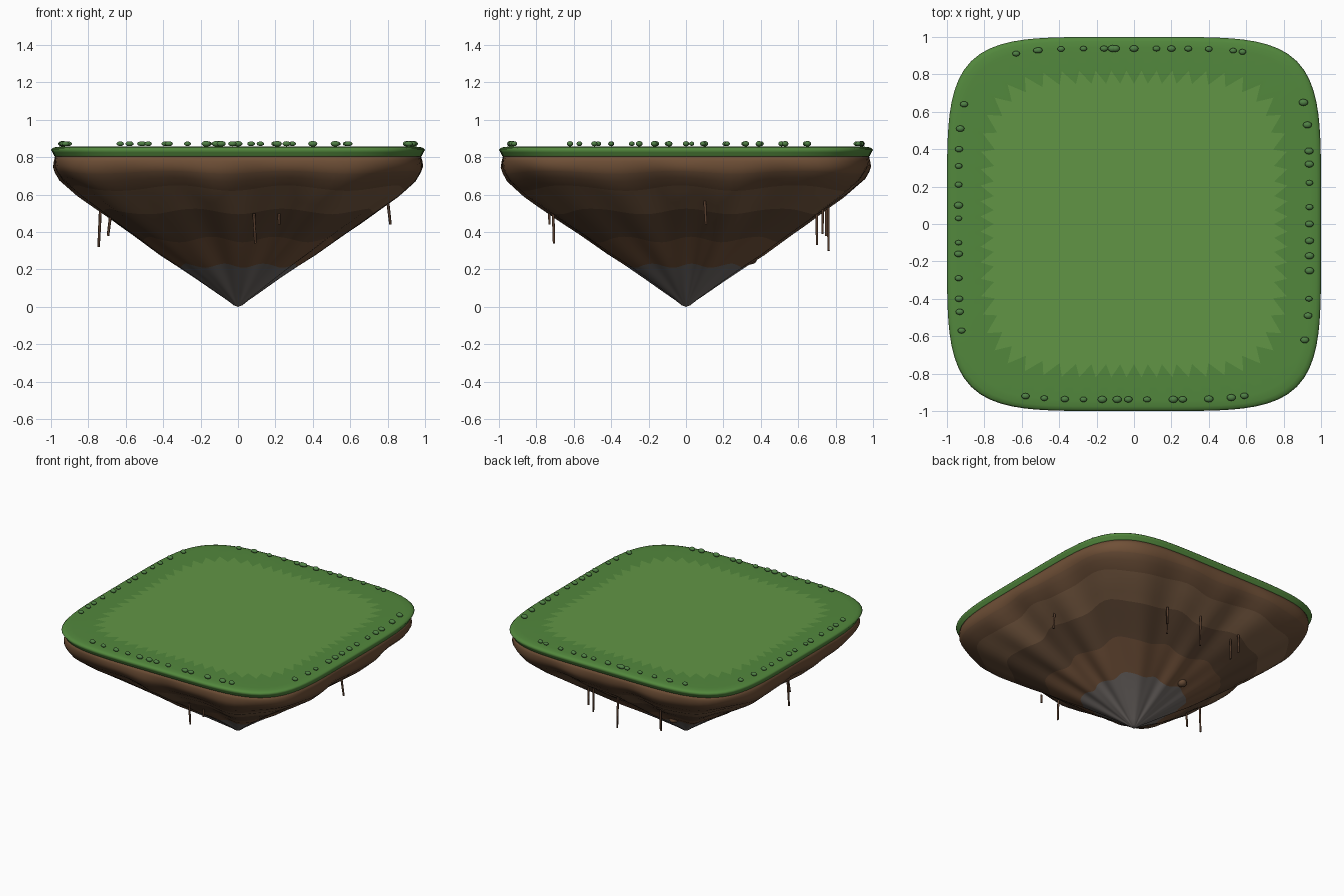
import bpy, bmesh, random
from math import sin, cos, pi
from mathutils import Vector

if "Cube" in bpy.data.objects:
    bpy.data.objects.remove(bpy.data.objects["Cube"])

random.seed(4)
SEG = 128


def material(name, rgb):
    m = bpy.data.materials.new(name)
    m.diffuse_color = (*rgb, 1)
    m.use_nodes = True
    m.node_tree.nodes["Principled BSDF"].inputs["Base Color"].default_value = m.diffuse_color
    return m


GRASS = material("grass", (0.12, 0.30, 0.06))
GRASS_DARK = material("grass_dark", (0.085, 0.245, 0.046))
TUFT = material("tuft", (0.08, 0.22, 0.06))
STONE = material("stone", (0.17, 0.15, 0.14))
ROOT = material("root", (0.09, 0.045, 0.025))
SOILS = [material("soil_%d" % i, c) for i, c in enumerate([
    (0.16, 0.08, 0.038), (0.14, 0.073, 0.037), (0.19, 0.105, 0.055),
    (0.12, 0.066, 0.036), (0.18, 0.09, 0.045)])]


def rounded_square(t, n):
    """Superellipse radius at polar angle t."""
    return (abs(cos(t)) ** n + abs(sin(t)) ** n) ** (-1 / n)


def finish(bm, name, mats, smooth=True):
    bmesh.ops.recalc_face_normals(bm, faces=bm.faces)
    me = bpy.data.meshes.new(name)
    for f in bm.faces:
        f.smooth = smooth
    bm.to_mesh(me)
    bm.free()
    for m in mats:
        me.materials.append(m)
    ob = bpy.data.objects.new(name, me)
    bpy.context.collection.objects.link(ob)
    return ob


def loft(name, rings, mats, point, end_z):
    """rings: (radius, z, material index of the strip below); ends closed by fans."""
    bm = bmesh.new()
    loops = [[bm.verts.new(point(r, z, k)) for k in range(SEG)] for r, z, _ in rings]
    for a, b, ring in zip(loops, loops[1:], rings):
        for k in range(SEG):
            j = (k + 1) % SEG
            bm.faces.new((a[k], a[j], b[j], b[k])).material_index = ring[2]
    for loop, z, mi in ((loops[0], rings[0][1], 0), (loops[-1], end_z, rings[-1][2])):
        c = bm.verts.new((0, 0, z))
        for k in range(SEG):
            bm.faces.new((c, loop[k], loop[(k + 1) % SEG])).material_index = mi
    return finish(bm, name, mats)


# Grass cap: light lawn with a zigzag border, darker rim curling under
def cap_point(r, z, k):
    t = 2 * pi * k / SEG
    if r == 0.78:
        r += 0.04 if k % 2 else -0.03
    s = r * rounded_square(t, 5)
    return (s * cos(t), s * sin(t), z)


loft("grass_cap", [(0.78, 0.857, 1), (0.94, 0.857, 1), (0.975, 0.855, 1), (0.992, 0.849, 1),
                   (1.0, 0.84, 1), (0.992, 0.825, 1), (0.984, 0.81, 1), (0.981, 0.803, 1),
                   (0.95, 0.801, 1)], [GRASS, GRASS_DARK], cap_point, 0.801)


# Soil cone: banded strata with fluted sides down to a grey stone tip
def fold(t):
    return 0.55 * sin(10 * t + 0.6) + 0.4 * sin(19 * t + 2) + 0.2 * sin(7 * t + 1.1)


def soil_point(r, z, k):
    t = 2 * pi * k / SEG
    depth = min(1, max(0, (0.8 - z) / 0.25))
    n = 2.9 + 2.1 * min(1, z / 0.78)
    s = r * rounded_square(t, n) * (1 + 0.032 * depth * fold(t))
    wave = 0.015 * min(1, depth * 1.5) * min(1, z / 0.3) * sin(10 * t + 3 * z)
    return (s * cos(t), s * sin(t), z + wave)


loft("soil_body", [(0.978, 0.808, 1), (0.983, 0.78, 1), (0.985, 0.75, 1), (0.972, 0.72, 2),
                   (0.945, 0.68, 2), (0.89, 0.635, 3), (0.85, 0.6, 3), (0.78, 0.55, 3),
                   (0.725, 0.51, 4), (0.65, 0.455, 4), (0.57, 0.4, 4), (0.515, 0.36, 5),
                   (0.42, 0.29, 5), (0.315, 0.22, 0), (0.215, 0.15, 0), (0.118, 0.08, 0),
                   (0.055, 0.035, 0), (0.022, 0.008, 0)], [STONE] + SOILS, soil_point, 0.0)


def ellipsoids(name, items, mat):
    bm = bmesh.new()
    for p, size in items:
        vs = bmesh.ops.create_uvsphere(bm, u_segments=12, v_segments=8, radius=1)["verts"]
        bmesh.ops.scale(bm, vec=size, verts=vs)
        bmesh.ops.translate(bm, vec=p, verts=vs)
    return finish(bm, name, [mat])


# Tufts lining the four edges
sides = {
    "back": [-.63, -.52, -.51, -.39, -.27, -.16, -.115, -.1, 0, .12, .2, .29, .4, .53, .58],
    "right": [.65, .53, .39, .32, .22, .09, 0, -.09, -.17, -.25, -.4, -.49, -.62],
    "front": [-.58, -.48, -.37, -.27, -.17, -.09, -.03, .07, .21, .26, .4, .52, .59],
    "left": [.64, .51, .4, .31, .21, .1, .03, -.1, -.16, -.29, -.4, -.47, -.57]}
for side, places in sides.items():
    items = []
    for a in places:
        b = (0.938 ** 5 - abs(a) ** 5) ** 0.2
        p = {"back": (a, b), "front": (a, -b), "right": (b, a), "left": (-b, a)}[side]
        k = random.uniform(0.8, 1.1)
        items.append(((*p, 0.872), (0.023 * k, 0.017 * k, 0.014 * k)))
    ellipsoids("tufts_" + side, items, TUFT)

# Stone half buried in the soil
ellipsoids("buried_stone", [((-0.14, 0.345, 0.255), (0.035, 0.035, 0.028))], SOILS[1])


# Hanging roots
def root(name, x, y, top, bottom, lean):
    cu = bpy.data.curves.new(name, "CURVE")
    cu.dimensions = "3D"
    cu.bevel_depth = 0.008
    cu.bevel_resolution = 1
    cu.use_fill_caps = True
    sp = cu.splines.new("POLY")
    sp.points.add(2)
    a, b = Vector((x, y, top)), Vector((x + lean, y + lean / 2, bottom))
    for pt, co, rad in zip(sp.points, (a, (a + b) / 2, b), (1, 0.95, 0.85)):
        pt.co = (*co, 1)
        pt.radius = rad
    cu.materials.append(ROOT)
    bpy.context.collection.objects.link(bpy.data.objects.new(name, cu))


for i, spec in enumerate([
        (0.8, 0.1, 0.57, 0.44, 0.015), (0.085, -0.71, 0.5, 0.34, 0.008),
        (0.22, -0.73, 0.5, 0.44, 0), (-0.735, -0.17, 0.53, 0.32, -0.01),
        (-0.68, -0.25, 0.5, 0.38, -0.015), (0.29, 0.7, 0.52, 0.33, 0),
        (0.31, 0.73, 0.52, 0.39, 0), (0.04, 0.76, 0.54, 0.30, 0.005),
        (-0.28, 0.7, 0.52, 0.34, 0), (-0.31, 0.75, 0.52, 0.38, 0)]):
    root("root_%d" % (i + 1), *spec)
